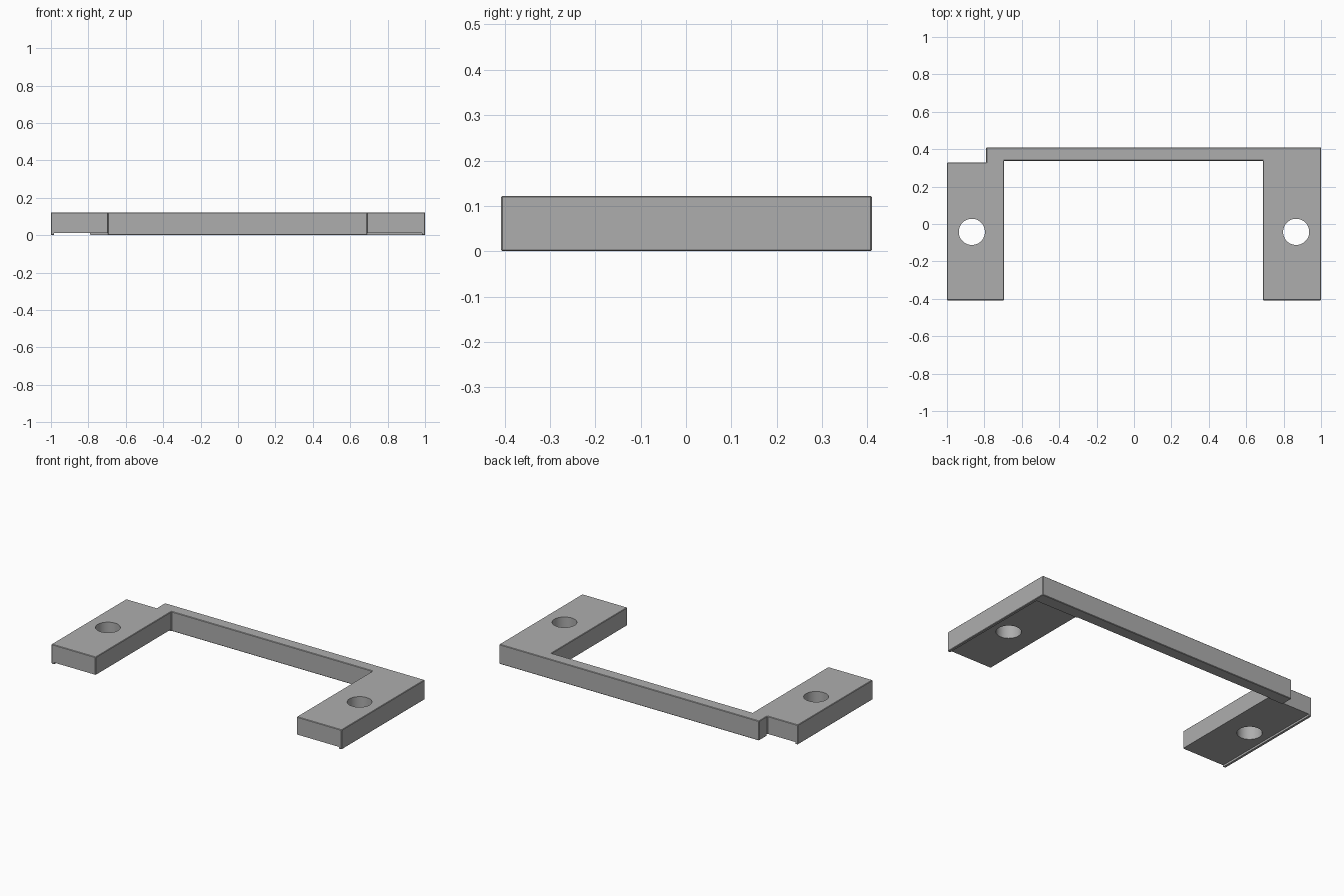
import bpy, bmesh

cube = bpy.data.objects.get("Cube")
if cube:
    bpy.data.objects.remove(cube, do_unlink=True)

HEIGHT = 0.122
RECESS = 0.012

grey = bpy.data.materials.new("matte grey")
grey.use_nodes = True
colour = (0.42, 0.42, 0.42, 1)
grey.diffuse_color = colour
grey.node_tree.nodes["Principled BSDF"].inputs["Base Color"].default_value = colour


def prism(name, outline, bottom, top):
    """Extrude a flat outline between two heights."""
    bm = bmesh.new()
    base = bm.faces.new([bm.verts.new((x, y, bottom)) for x, y in outline])
    solid = bmesh.ops.extrude_face_region(bm, geom=[base])
    verts = [v for v in solid["geom"] if isinstance(v, bmesh.types.BMVert)]
    bmesh.ops.translate(bm, verts=verts, vec=(0, 0, top - bottom))
    bmesh.ops.recalc_face_normals(bm, faces=bm.faces)
    mesh = bpy.data.meshes.new(name)
    bm.to_mesh(mesh)
    bm.free()
    mesh.materials.append(grey)
    obj = bpy.data.objects.new(name, mesh)
    bpy.context.collection.objects.link(obj)
    return obj


# U-shaped bracket with a stepped rear corner
bracket = prism("bracket", [
    (-1, -0.408), (-0.695, -0.408), (-0.695, 0.338), (0.69, 0.338),
    (0.69, -0.408), (1, -0.408), (1, 0.41), (-0.79, 0.41),
    (-0.79, 0.328), (-1, 0.328)], 0, HEIGHT)
edge = bracket.modifiers.new("softened edges", "BEVEL")
edge.width = 0.003
edge.segments = 1

cutters = []
for side, sign in (("right", -1), ("left", 1)):
    # Shallow recess under each arm, leaving a thin outer lip
    x0, x1 = sorted((sign * 0.6, sign * 0.983))
    cutters.append(prism(side + "_recess_cutter", [
        (x0, -0.5), (x1, -0.5), (x1, 0.335), (x0, 0.335)], -0.1, RECESS))
    # Round mounting hole
    bpy.ops.mesh.primitive_cylinder_add(
        vertices=48, radius=0.07, depth=0.6, location=(sign * 0.867, -0.042, 0))
    hole = bpy.context.object
    hole.name = side + "_hole_cutter"
    hole.data.materials.append(grey)
    cutters.append(hole)

for cutter in cutters:
    cut = bracket.modifiers.new(cutter.name, "BOOLEAN")
    cut.operation = "DIFFERENCE"
    cut.solver = "EXACT"
    cut.object = cutter

# Apply the cuts and discard the helpers
bpy.ops.object.select_all(action="DESELECT")
bpy.context.view_layer.objects.active = bracket
bracket.select_set(True)
for modifier in list(bracket.modifiers):
    bpy.ops.object.modifier_apply(modifier=modifier.name)
for cutter in cutters:
    bpy.data.objects.remove(cutter, do_unlink=True)
bpy.ops.object.shade_smooth_by_angle(angle=0.5)
